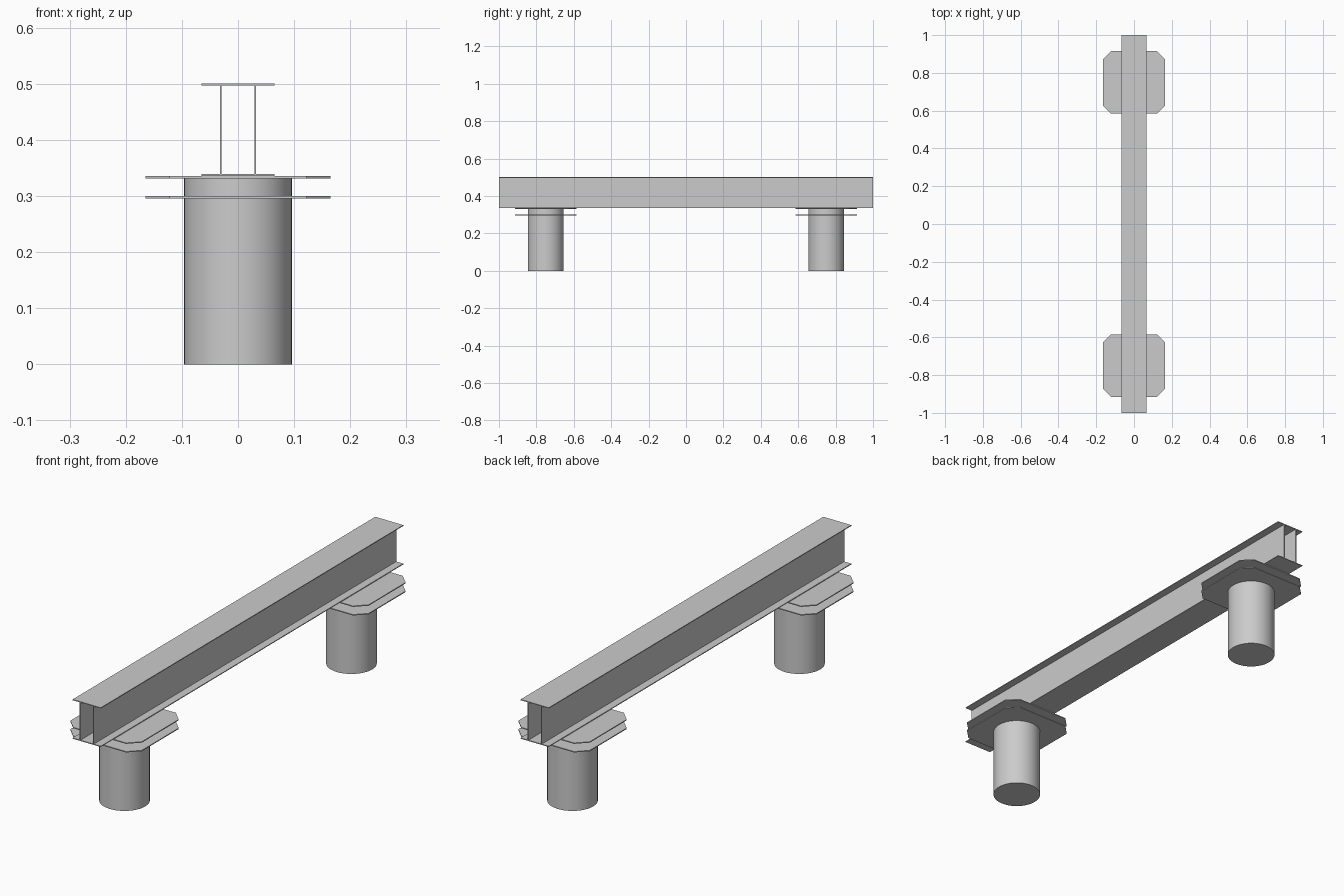
import bpy, bmesh

if "Cube" in bpy.data.objects:
    bpy.data.objects.remove(bpy.data.objects["Cube"])

def prism(name, outline, z0, z1, y=0.0):
    """Extrude an xy outline from z0 to z1."""
    bm = bmesh.new()
    face = bm.faces.new([bm.verts.new((px, py + y, z0)) for px, py in outline])
    ext = bmesh.ops.extrude_face_region(bm, geom=[face])
    verts = [v for v in ext["geom"] if isinstance(v, bmesh.types.BMVert)]
    bmesh.ops.translate(bm, verts=verts, vec=(0, 0, z1 - z0))
    bmesh.ops.recalc_face_normals(bm, faces=bm.faces)
    mesh = bpy.data.meshes.new(name)
    bm.to_mesh(mesh)
    bm.free()
    obj = bpy.data.objects.new(name, mesh)
    bpy.context.collection.objects.link(obj)
    return obj

def beam_plate(name, x0, x1, z0, z1):
    return prism(name, [(x0, -1), (x1, -1), (x1, 1), (x0, 1)], z0, z1)

# Box beam: two flanges and two webs
beam_plate("top_flange", -0.065, 0.065, 0.4965, 0.5)
beam_plate("bottom_flange", -0.065, 0.065, 0.3355, 0.339)
for side, label in ((-1, "left"), (1, "right")):
    a, b = sorted((side * 0.029, side * 0.0325))
    beam_plate(label + "_web", a, b, 0.339, 0.4965)

# Square plate outline with chamfered corners
H, C = 0.165, 0.122
octagon = [(H, -C), (H, C), (C, H), (-C, H), (-H, C), (-H, -C), (-C, -H), (C, -H)]

# Supports: round column with two plates near its top
for y, label in ((-0.75, "front"), (0.75, "back")):
    prism(label + "_upper_plate", octagon, 0.3315, 0.3355, y)
    prism(label + "_lower_plate", octagon, 0.2955, 0.2995, y)
    bpy.ops.mesh.primitive_cylinder_add(vertices=64, radius=0.096, depth=0.3315,
                                        location=(0, y, 0.3315 / 2))
    bpy.context.object.name = label + "_column"
    bpy.ops.object.shade_smooth_by_angle()
